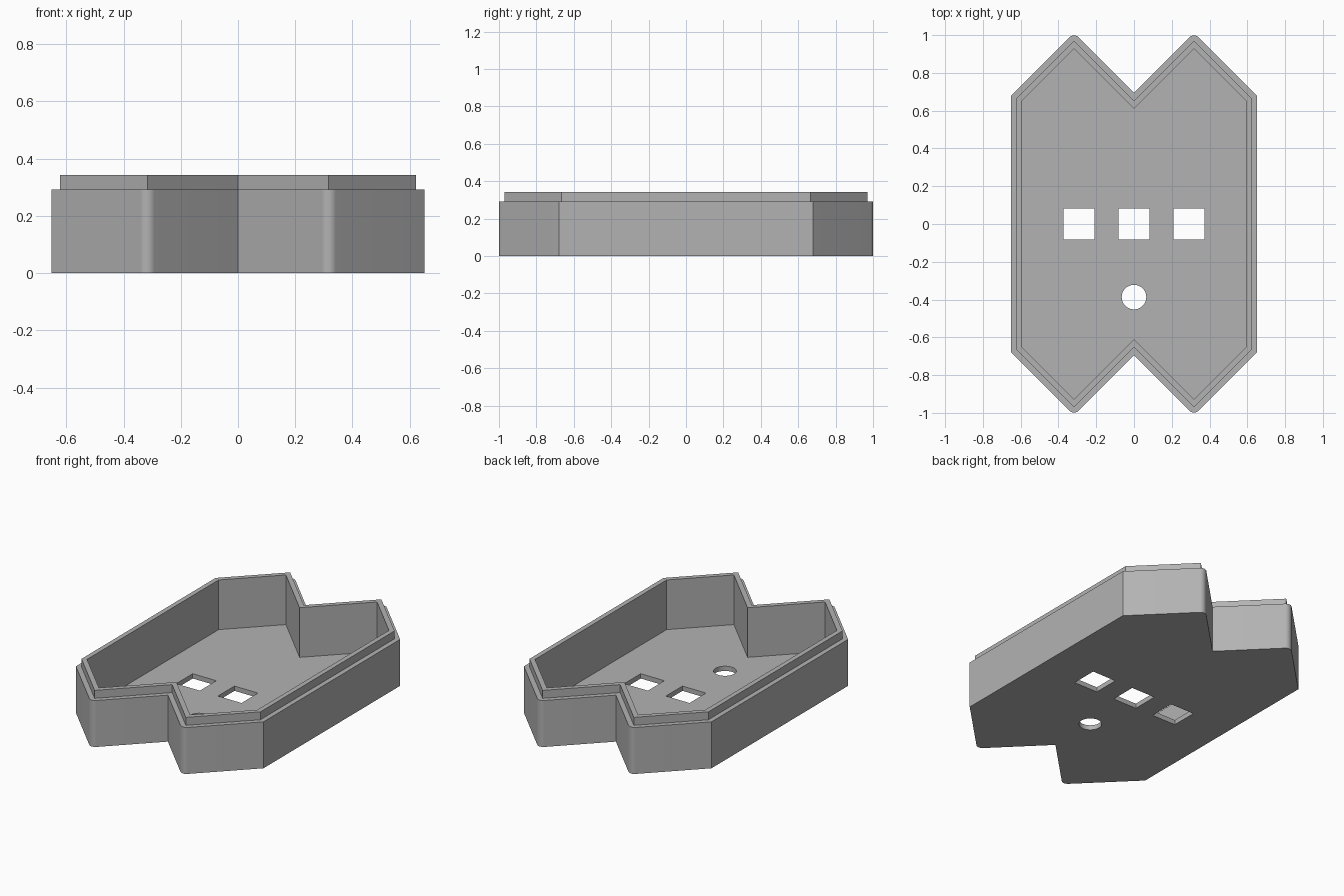
import bpy, bmesh, math

if "Cube" in bpy.data.objects:
    bpy.data.objects.remove(bpy.data.objects["Cube"], do_unlink=True)

HALF_W, SHOULDER_Y, TIP_X, NOTCH_Y = 0.652, 0.678, 0.317, 0.696
TIP_Y = SHOULDER_Y + HALF_W - TIP_X
RIM, LIP_TOP, FLOOR = 0.292, 0.342, 0.03

grey = bpy.data.materials.new("light grey plastic")
grey.use_nodes = True
colour = (0.45, 0.45, 0.45, 1)
grey.diffuse_color = colour
grey.node_tree.nodes["Principled BSDF"].inputs["Base Color"].default_value = colour


def outline(inset, radius=0.0, steps=12):
    """Double-pointed outline, moved inward by inset, with optional rounded tips."""
    diag = inset * math.sqrt(2)
    x, tip, notch = HALF_W - inset, TIP_Y - diag, NOTCH_Y - diag
    shoulder = SHOULDER_Y - diag + inset
    quarter = [(x, shoulder)]
    if radius:
        cy = tip - radius * math.sqrt(2)
        for i in range(steps + 1):
            a = math.pi / 4 + math.pi / 2 * i / steps
            quarter.append((TIP_X + radius * math.cos(a), cy + radius * math.sin(a)))
    else:
        quarter.append((TIP_X, tip))
    back = quarter + [(0, notch)] + [(-px, py) for px, py in reversed(quarter)]
    return back + [(-px, -py) for px, py in back]


def prism(name, points, z0, z1):
    bm = bmesh.new()
    face = bm.faces.new([bm.verts.new((px, py, z0)) for px, py in points])
    top = bmesh.ops.extrude_face_region(bm, geom=[face])["geom"]
    bmesh.ops.translate(bm, vec=(0, 0, z1 - z0),
                        verts=[v for v in top if isinstance(v, bmesh.types.BMVert)])
    bmesh.ops.recalc_face_normals(bm, faces=bm.faces)
    mesh = bpy.data.meshes.new(name)
    bm.to_mesh(mesh)
    bm.free()
    mesh.materials.append(grey)
    obj = bpy.data.objects.new(name, mesh)
    bpy.context.collection.objects.link(obj)
    return obj


def combine(target, other, operation):
    mod = target.modifiers.new(operation.lower(), "BOOLEAN")
    mod.operation, mod.solver, mod.object = operation, "EXACT", other
    bpy.context.view_layer.objects.active = target
    bpy.ops.object.modifier_apply(modifier=mod.name)
    bpy.data.objects.remove(other, do_unlink=True)


# Tray body with a raised inner lip, hollowed down to a thin floor
tray = prism("enclosure_tray", outline(0, radius=0.035), 0, RIM)
combine(tray, prism("lip", outline(0.03), 0.1, LIP_TOP), "UNION")
combine(tray, prism("cavity", outline(0.06), FLOOR, 0.5), "DIFFERENCE")

# Three square openings in a row
h = 0.082
for cx in (-0.29, 0, 0.29):
    square = [(cx - h, -h), (cx + h, -h), (cx + h, h), (cx - h, h)]
    combine(tray, prism("square_cutter", square, -0.1, 0.15), "DIFFERENCE")

# Round opening
angles = [math.tau * i / 48 for i in range(48)]
circle = [(0.065 * math.cos(a), -0.387 + 0.065 * math.sin(a)) for a in angles]
combine(tray, prism("round_cutter", circle, -0.1, 0.15), "DIFFERENCE")

# Smooth the rounded tips and round hole, keep the other edges crisp
bpy.ops.object.select_all(action="DESELECT")
tray.select_set(True)
bpy.context.view_layer.objects.active = tray
bpy.ops.object.shade_smooth_by_angle(angle=math.radians(30))
